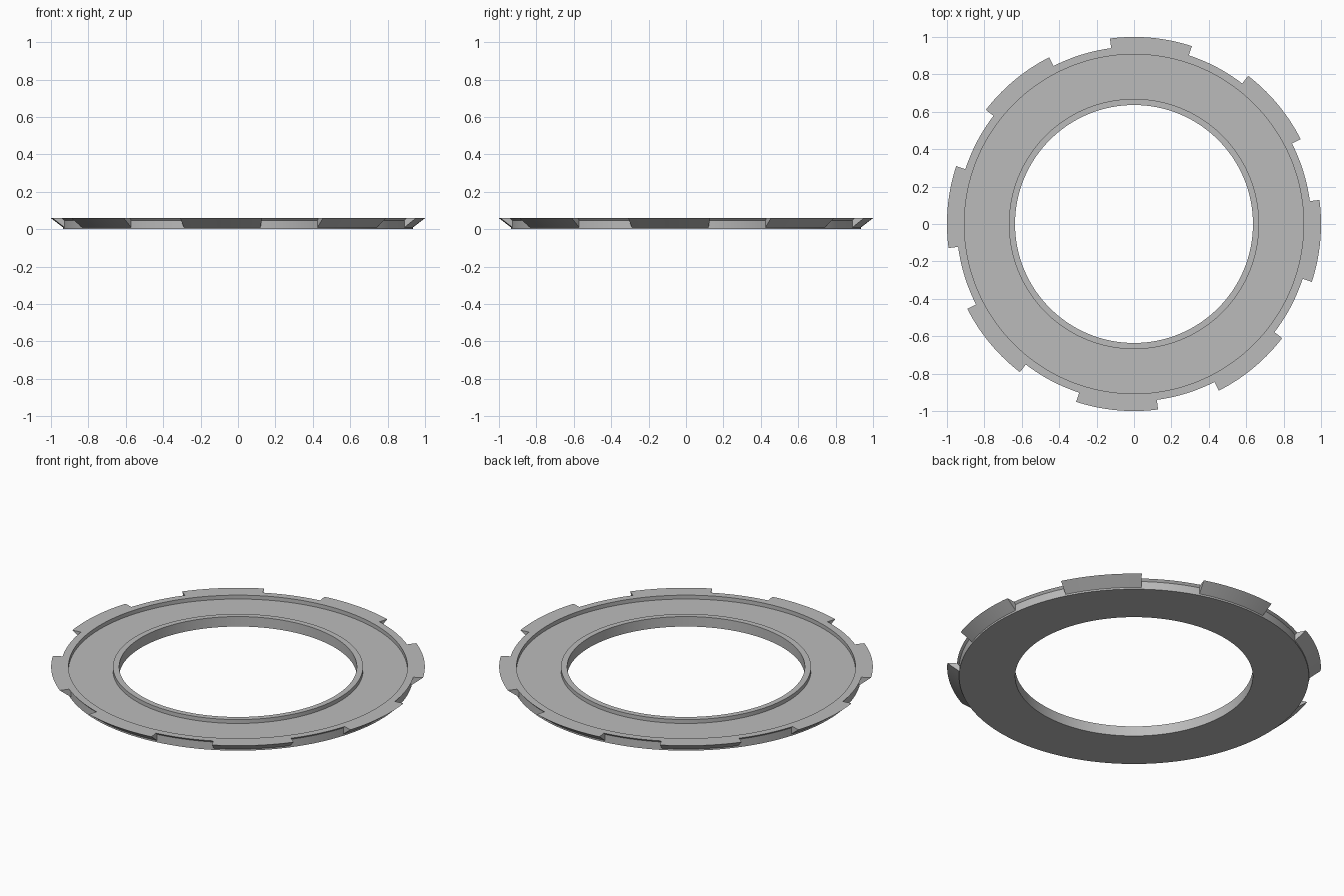
import bpy, bmesh, math

if "Cube" in bpy.data.objects:
    bpy.data.objects.remove(bpy.data.objects["Cube"])

# Flat grey finish
grey = bpy.data.materials.new("grey")
grey.diffuse_color = (0.5, 0.5, 0.5, 1)
grey.use_nodes = True
grey.node_tree.nodes["Principled BSDF"].inputs["Base Color"].default_value = grey.diffuse_color

# Ring cross-section (radius, height), starting at the tab root
SECTION = [
    (0.936, 0.010),                   # tab root on the outer wall
    (0.936, 0.047), (0.948, 0.059),   # outer wall and chamfer
    (0.907, 0.059), (0.907, 0.036),   # outer lip, down to the recessed floor
    (0.669, 0.036), (0.669, 0.059),   # floor, up to the inner lip
    (0.636, 0.059), (0.636, 0.000),   # inner lip and bore
    (0.936, 0.000),                   # underside
]
TAB_RADIUS, TOP = 1.0, 0.059
TABS, TAB_STEPS, GAP_STEPS = 8, 14, 11
TAB_START, TAB_WIDTH = math.radians(72), math.radians(25.4)
PITCH = math.tau / TABS

# Angle of every station, and whether the span after it carries a tab
stations = []
for k in range(TABS):
    a = TAB_START + k * PITCH
    stations += [(a + TAB_WIDTH * i / TAB_STEPS, True) for i in range(TAB_STEPS)]
    gap = PITCH - TAB_WIDTH
    stations += [(a + TAB_WIDTH + gap * i / GAP_STEPS, False) for i in range(GAP_STEPS)]

bm = bmesh.new()


def point(r, z, a):
    return bm.verts.new((r * math.cos(a), r * math.sin(a), z))


rings = [[point(r, z, a) for r, z in SECTION] for a, _ in stations]
count, size = len(stations), len(SECTION)

# Tab rim points exist on tab spans and at both tab ends
rim = {}
for i, (a, tab) in enumerate(stations):
    if tab or stations[i - 1][1]:
        rim[i] = point(TAB_RADIUS, TOP, a)

for i, (a, tab) in enumerate(stations):
    j = (i + 1) % count
    p, q = rings[i], rings[j]
    for s in range(size):
        if tab and s < 2:
            continue                  # outer wall is covered by the tab
        t = (s + 1) % size
        bm.faces.new((p[s], q[s], q[t], p[t]))
    if tab:
        # Flared underside and flat top of the tab
        bm.faces.new((p[0], q[0], rim[j], rim[i]))
        bm.faces.new((rim[i], rim[j], q[2], p[2]))
    if tab != stations[i - 1][1]:
        # End wall of the tab
        bm.faces.new((p[0], rim[i], p[2], p[1]))

bmesh.ops.recalc_face_normals(bm, faces=bm.faces[:])
mesh = bpy.data.meshes.new("tabbed_ring")
bm.to_mesh(mesh)
bm.free()
mesh.materials.append(grey)

ring = bpy.data.objects.new("tabbed_ring", mesh)
bpy.context.collection.objects.link(ring)
bpy.context.view_layer.objects.active = ring
ring.select_set(True)
bpy.ops.object.shade_smooth_by_angle(angle=math.radians(20))
